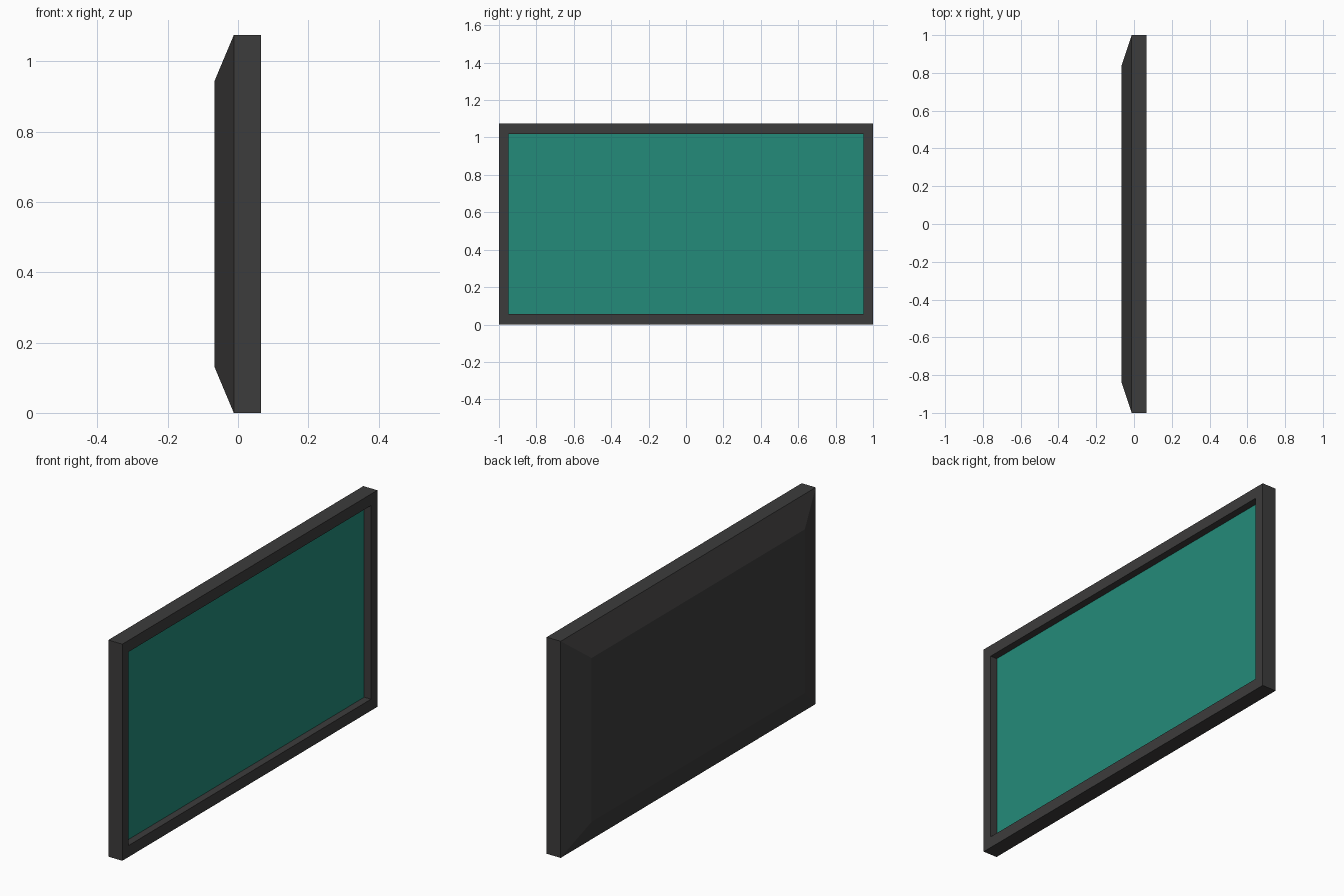
import bpy
import bmesh

if "Cube" in bpy.data.objects:
    bpy.data.objects.remove(bpy.data.objects["Cube"])

HEIGHT = 1.075
MID = HEIGHT / 2


def material(name, colour):
    m = bpy.data.materials.new(name)
    m.diffuse_color = (*colour, 1.0)
    m.use_nodes = True
    m.node_tree.nodes["Principled BSDF"].inputs["Base Color"].default_value = m.diffuse_color
    return m


def ring(bm, x, half_y, half_z):
    """Rectangular loop facing +x, centred on the panel."""
    return [bm.verts.new((x, sy * half_y, MID + sz * half_z))
            for sy, sz in ((-1, -1), (1, -1), (1, 1), (-1, 1))]


def finish(bm, name, mat):
    mesh = bpy.data.meshes.new(name)
    bm.to_mesh(mesh)
    bm.free()
    mesh.materials.append(mat)
    bpy.context.collection.objects.link(bpy.data.objects.new(name, mesh))


dark = material("dark grey plastic", (0.046, 0.045, 0.045))
teal = material("teal glass", (0.0175, 0.26, 0.195))

# Casing: sloped back, straight sides, front bezel, recess walls
bm = bmesh.new()
sections = [
    (-0.067, 0.836, MID - 0.131),
    (-0.012, 1.0, MID),
    (0.065, 1.0, MID),
    (0.065, 0.95, MID - 0.057),
    (0.028, 0.95, MID - 0.057),
]
rings = [ring(bm, *s) for s in sections]
for a, b in zip(rings, rings[1:]):
    for i in range(4):
        j = (i + 1) % 4
        bm.faces.new((a[i], a[j], b[j], b[i]))
bm.faces.new(rings[0][::-1])
finish(bm, "casing", dark)

# Screen: flat panel closing the recess
bm = bmesh.new()
bm.faces.new(ring(bm, *sections[-1]))
finish(bm, "screen", teal)
